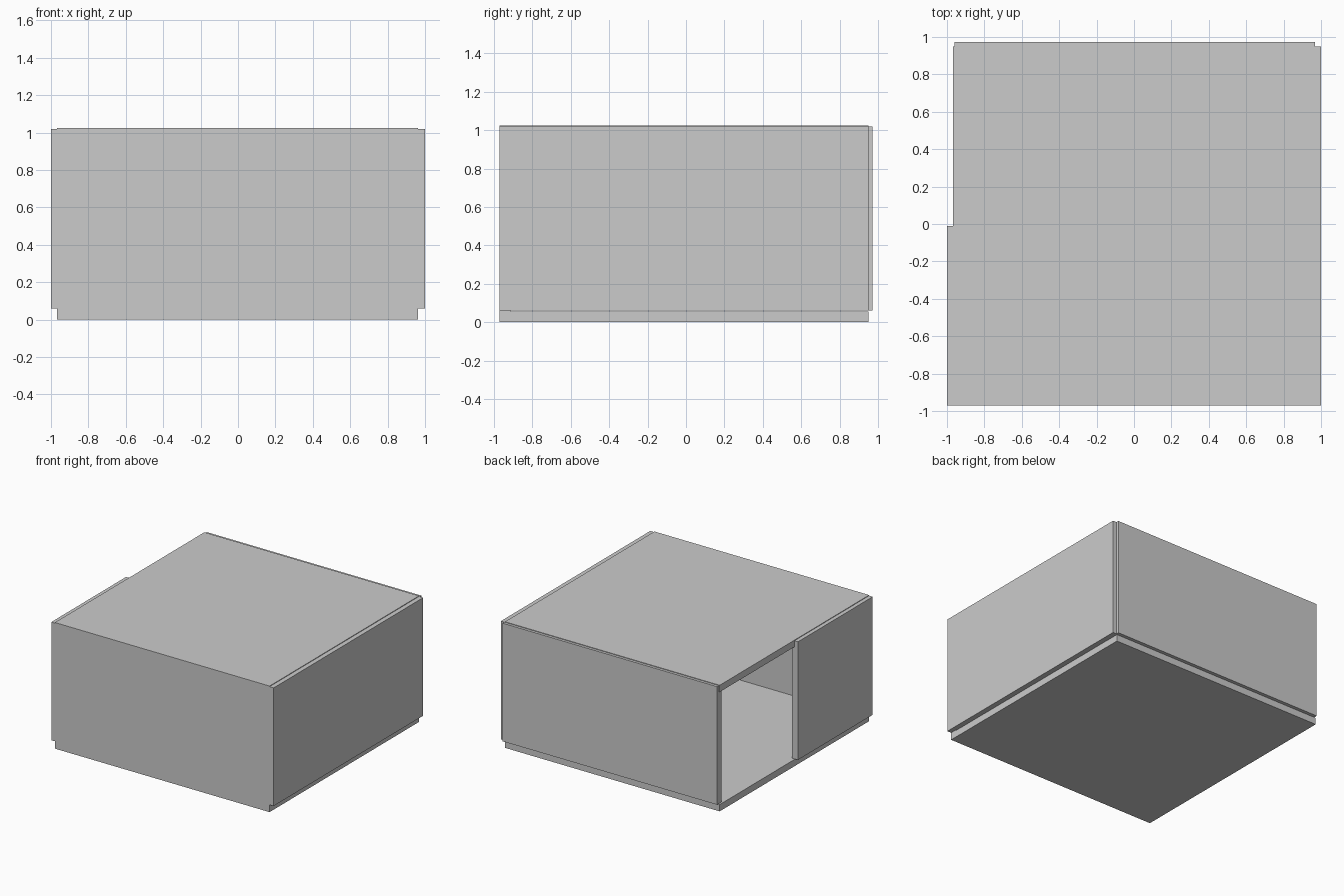
import bpy

if "Cube" in bpy.data.objects:
    bpy.data.objects.remove(bpy.data.objects["Cube"])


def box(name, x, y, z):
    """Axis-aligned panel from (min, max) ranges."""
    center = [(r[0] + r[1]) / 2 for r in (x, y, z)]
    bpy.ops.mesh.primitive_cube_add(size=1, location=center)
    ob = bpy.context.object
    ob.name = name
    ob.scale = [r[1] - r[0] for r in (x, y, z)]
    bpy.ops.object.transform_apply(location=False, rotation=False, scale=True)
    return ob


T = 0.055                 # panel thickness
BOTTOM, TOP = 0.06, 1.02  # height range of the outer panels

# Floor and roof slabs
for name, z in (("floor_slab", (0, T)), ("roof_slab", (1.025 - T, 1.025))):
    box(name, (-0.968, 0.963), (-0.97, 0.95), z)

# Front wall joins both slabs
box("front_wall", (-0.968, 0.963), (-0.97, -0.97 + T), (T, 1.025 - T))

# Side panels: full length on the right, front half only on the left
box("right_panel", (1 - T, 1), (-0.97, 0.95), (BOTTOM, TOP))
box("left_panel", (-1, -1 + T), (-0.97, -0.01), (BOTTOM, TOP))

# Back panel sits slightly proud of the slabs
box("back_panel", (-0.96, 0.968), (0.97 - T, 0.972), (BOTTOM, TOP))
